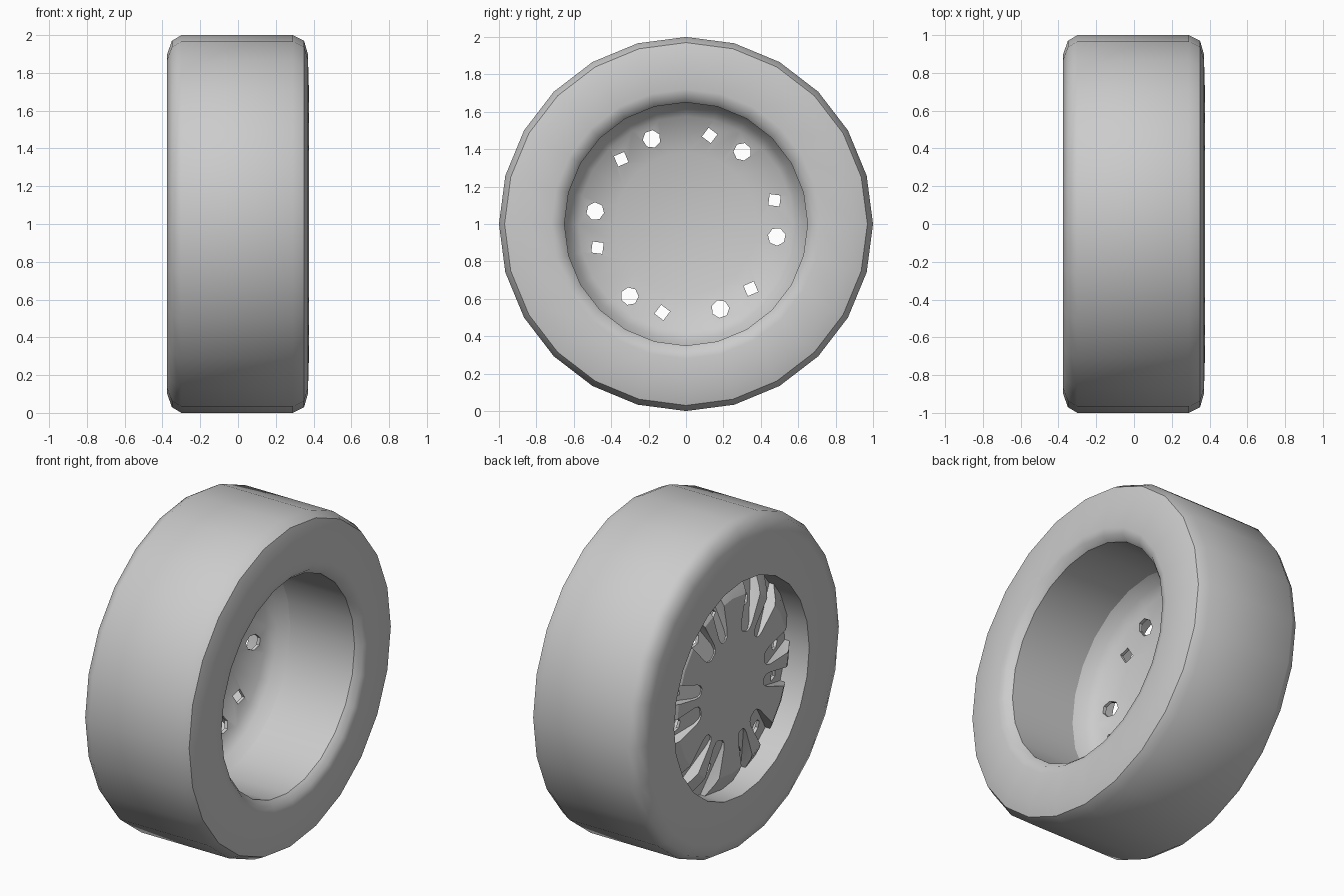
import bpy, bmesh, math

if "Cube" in bpy.data.objects:
    bpy.data.objects.remove(bpy.data.objects["Cube"])

CZ = 1.0      # axle height
SEG = 24      # sides around the wheel

grey = bpy.data.materials.new("plain_grey")
grey.diffuse_color = (0.6, 0.6, 0.6, 1)
grey.use_nodes = True
grey.node_tree.nodes["Principled BSDF"].inputs["Base Color"].default_value = grey.diffuse_color


def make_object(name, bm):
    bmesh.ops.remove_doubles(bm, verts=bm.verts, dist=1e-5)
    bmesh.ops.recalc_face_normals(bm, faces=bm.faces)
    me = bpy.data.meshes.new(name)
    bm.to_mesh(me)
    bm.free()
    me.materials.append(grey)
    ob = bpy.data.objects.new(name, me)
    bpy.context.collection.objects.link(ob)
    return ob


def lathe(name, profile, closed):
    """Spin (x, radius) points round the axle."""
    bm = bmesh.new()
    rings = []
    for k in range(SEG):
        a = 2 * math.pi * k / SEG
        rings.append([bm.verts.new((x, r * math.cos(a), CZ + r * math.sin(a)))
                      for x, r in profile])
    n = len(profile)
    for k in range(SEG):
        p, q = rings[k], rings[(k + 1) % SEG]
        for i in range(n if closed else n - 1):
            j = (i + 1) % n
            if profile[i][1] == 0:
                continue
            bm.faces.new((p[i], p[j], q[j], q[i]))
    return make_object(name, bm)


def add_prism(bm, outline, angle, bottom):
    """Prism along x; outline is (radial, sideways), bottom gives its inner x."""
    c, s = math.cos(angle), math.sin(angle)
    lo, hi = [], []
    for u, v in outline:
        y, z = u * c - v * s, CZ + u * s + v * c
        lo.append(bm.verts.new((-0.6, y, z)))
        hi.append(bm.verts.new((bottom(u), y, z)))
    bm.faces.new(lo)
    bm.faces.new(hi[::-1])
    n = len(lo)
    for i in range(n):
        j = (i + 1) % n
        bm.faces.new((lo[i], hi[i], hi[j], lo[j]))


def cut(target, cutter):
    cutter.hide_render = True
    mod = target.modifiers.new("cut", 'BOOLEAN')
    mod.operation = 'DIFFERENCE'
    mod.solver = 'EXACT'
    mod.object = cutter
    bpy.context.view_layer.objects.active = target
    bpy.ops.object.modifier_apply(modifier=mod.name)
    bpy.data.objects.remove(cutter)


# Tyre with its inner barrel
tyre = lathe("tyre", [(-0.30, 1.0), (0.29, 1.0), (0.35, 0.97), (0.37, 0.90),
                      (0.375, 0.72), (0.365, 0.68), (0.33, 0.65),
                      (-0.375, 0.65), (-0.375, 0.90), (-0.35, 0.97)], True)

# Dished wheel disc, set towards the -x side
disc = lathe("wheel_disc", [(-0.315, 0.0001), (-0.315, 0.53), (-0.295, 0.57),
                            (-0.235, 0.66), (-0.08, 0.66), (-0.17, 0.62),
                            (-0.21, 0.575), (-0.275, 0.38),
                            (-0.275, 0.0001)], False)

# Twelve pockets and vent holes in six unequal pairs
pockets, holes = bmesh.new(), bmesh.new()
for k in range(6):
    for deg, width, sides, rad in ((-8, 1.0, 7, 0.048), (15, 0.75, 4, 0.042)):
        ang = math.radians(deg + 60 * k)
        half = [(0.31, 0.022), (0.325, 0.042), (0.36, 0.055), (0.655, 0.085)]
        outline = [(u, -v * width) for u, v in half]
        outline += [(u, v * width) for u, v in half[::-1]]
        add_prism(pockets, outline, ang, lambda u: -0.255 + 0.29 * (u - 0.49))
        ring = [(0.49 + rad * math.cos(2 * math.pi * i / sides + 0.4),
                 rad * math.sin(2 * math.pi * i / sides + 0.4))
                for i in range(sides)]
        add_prism(holes, ring, ang, lambda u: 0.0)
cut(disc, make_object("pocket_cutter", pockets))
cut(disc, make_object("hole_cutter", holes))

# Smooth shading with sharp edges kept
for ob in (tyre, disc):
    bpy.ops.object.select_all(action='DESELECT')
    ob.select_set(True)
    bpy.context.view_layer.objects.active = ob
    bpy.ops.object.shade_smooth_by_angle(angle=math.radians(40 if ob is tyre else 25))
